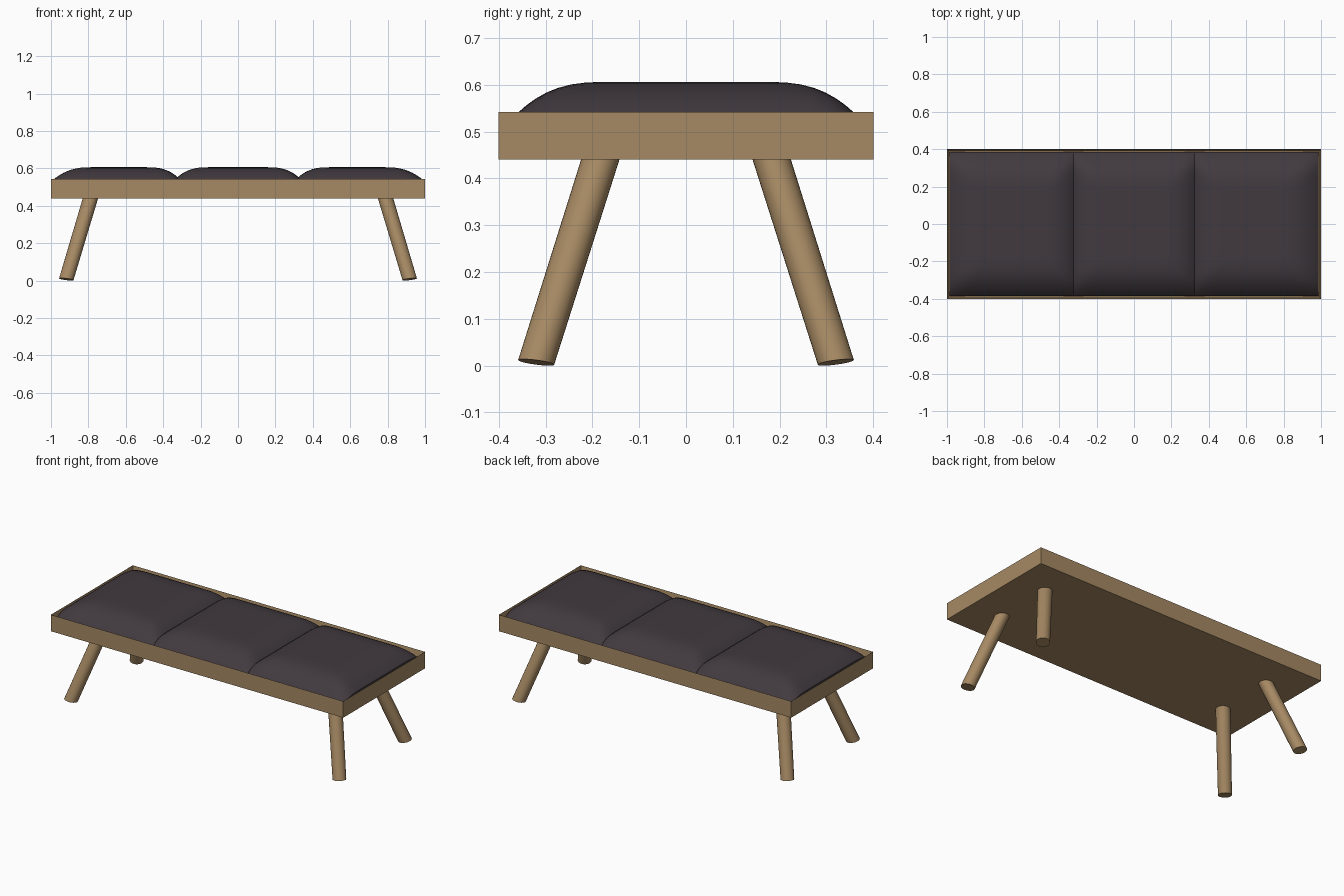
import bpy, bmesh, math

if "Cube" in bpy.data.objects:
    bpy.data.objects.remove(bpy.data.objects["Cube"])


def material(name, rgb):
    m = bpy.data.materials.new(name)
    m.diffuse_color = (*rgb, 1)
    m.use_nodes = True
    m.node_tree.nodes["Principled BSDF"].inputs["Base Color"].default_value = m.diffuse_color
    return m


wood = material("light wood", (0.38, 0.25, 0.125))
fabric = material("dark fabric", (0.053, 0.042, 0.049))


def add_object(name, bm, mat, angle=None):
    bmesh.ops.recalc_face_normals(bm, faces=bm.faces)
    me = bpy.data.meshes.new(name)
    bm.to_mesh(me)
    bm.free()
    me.materials.append(mat)
    ob = bpy.data.objects.new(name, me)
    bpy.context.collection.objects.link(ob)
    if angle:
        bpy.ops.object.select_all(action='DESELECT')
        ob.select_set(True)
        bpy.context.view_layer.objects.active = ob
        bpy.ops.object.shade_smooth_by_angle(angle=math.radians(angle))
    return ob


# Frame: shallow tray with a thin rim
bm = bmesh.new()
bmesh.ops.create_cube(bm, size=1)
for v in bm.verts:
    v.co.x *= 2
    v.co.y *= 0.8
    v.co.z = 0.542 if v.co.z > 0 else 0.44
top = [f for f in bm.faces if f.calc_center_median().z > 0.53]
bmesh.ops.inset_region(bm, faces=top, thickness=0.012)
for v in top[0].verts:
    v.co.z = 0.48
add_object("frame", bm, wood)


# Cushions: height falls off towards each edge
def drop(d, depth, reach, power):
    return depth * max(0, 1 - d / reach) ** power


def cushion(name, x0, x1, outer_left, outer_right):
    n, hy = 32, 0.386
    inner, outer = (0.052, 0.17, 2.8), (0.065, 0.2, 2.5)
    bm = bmesh.new()
    rows = []
    for i in range(n + 1):
        x = (x0 + x1) / 2 - (x1 - x0) / 2 * math.cos(math.pi * i / n)
        a = (drop(x - x0, *(outer if outer_left else inner))
             + drop(x1 - x, *(outer if outer_right else inner)))
        row = []
        for j in range(n + 1):
            y = -hy * math.cos(math.pi * j / n)
            b = drop(hy - abs(y), 0.095, 0.22, 2.8)
            row.append(bm.verts.new((x, y, 0.606 - math.hypot(a, b))))
        rows.append(row)
    for i in range(n):
        for j in range(n):
            bm.faces.new((rows[i][j], rows[i + 1][j],
                          rows[i + 1][j + 1], rows[i][j + 1]))
    # side skirt down into the tray
    edges = [e for e in bm.edges if e.is_boundary]
    ext = bmesh.ops.extrude_edge_only(bm, edges=edges)
    for g in ext["geom"]:
        if isinstance(g, bmesh.types.BMVert):
            g.co.z = 0.475
    add_object(name, bm, fabric, 40)


cushion("left_cushion", -0.986, -0.3235, True, False)
cushion("middle_cushion", -0.3225, 0.3225, False, False)
cushion("right_cushion", 0.3235, 0.986, False, True)


# Legs: round, splayed outwards, with a slightly tilted foot
def leg(name, sx, sy):
    n = 32
    foot, head = [], []
    bm = bmesh.new()
    for k in range(n):
        c, s = math.cos(2 * math.pi * k / n), math.sin(2 * math.pi * k / n)
        tilt = (c * sx + s * sy) / math.sqrt(2)
        foot.append(bm.verts.new((sx * 0.918 + 0.0385 * c,
                                  sy * 0.32 + 0.0385 * s,
                                  0.007 + 0.007 * tilt)))
        head.append(bm.verts.new((sx * 0.786 + 0.041 * c,
                                  sy * 0.18 + 0.041 * s, 0.45)))
    for k in range(n):
        m = (k + 1) % n
        bm.faces.new((foot[k], foot[m], head[m], head[k]))
    bm.faces.new(foot)
    bm.faces.new(head)
    add_object(name, bm, wood, 40)


for sx, side in ((-1, "left"), (1, "right")):
    for sy, end in ((-1, "front"), (1, "back")):
        leg(f"{end}_{side}_leg", sx, sy)
